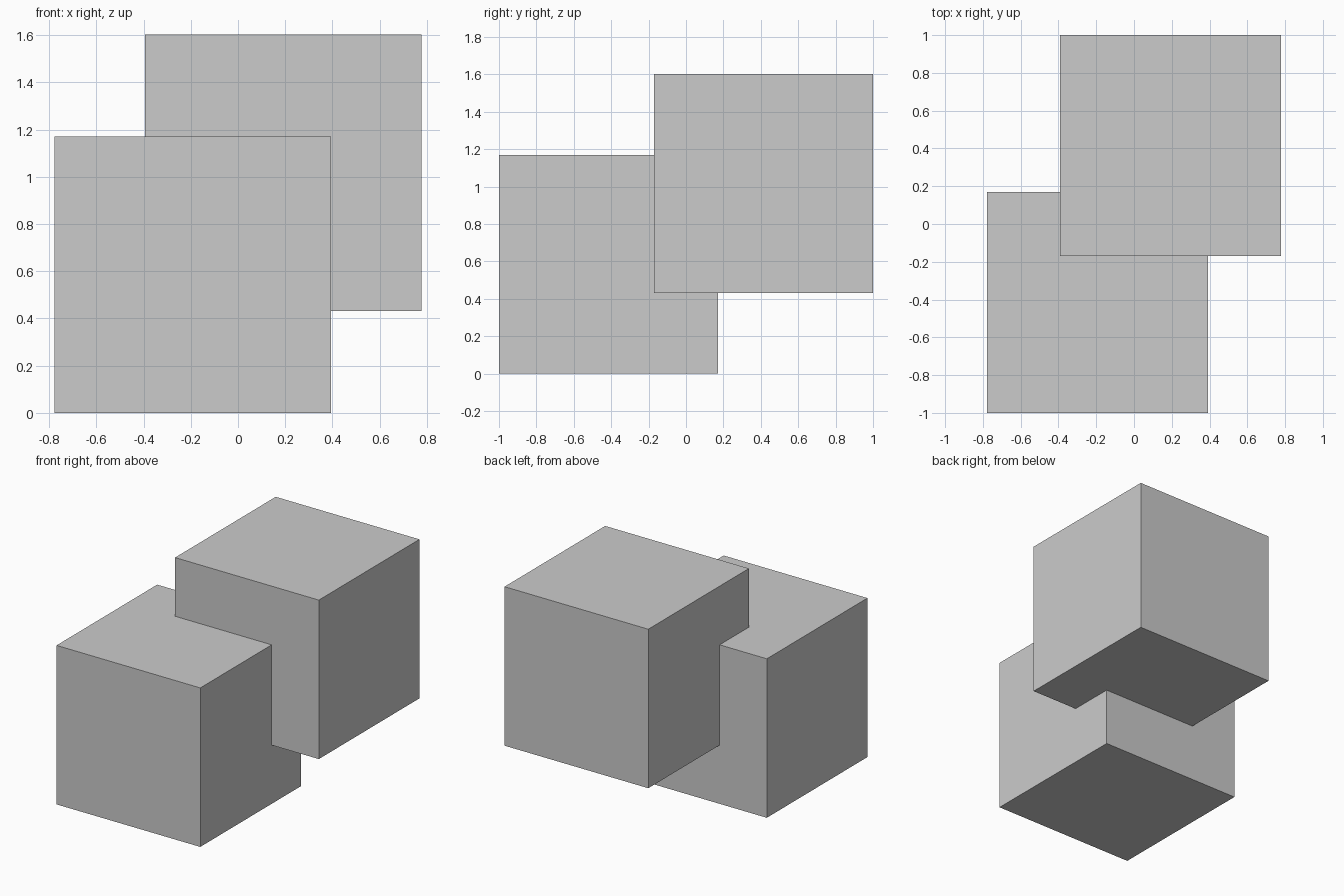
import bpy

if "Cube" in bpy.data.objects:
    bpy.data.objects.remove(bpy.data.objects["Cube"])

SIZE = 1.17


def add_cube(name, centre):
    bpy.ops.mesh.primitive_cube_add(size=SIZE, location=centre)
    bpy.context.object.name = name


# Two equal cubes, overlapping at one corner
add_cube("lower_front_cube", (-0.192, -0.415, SIZE / 2))
add_cube("upper_back_cube", (0.192, 0.415, 1.602 - SIZE / 2))
